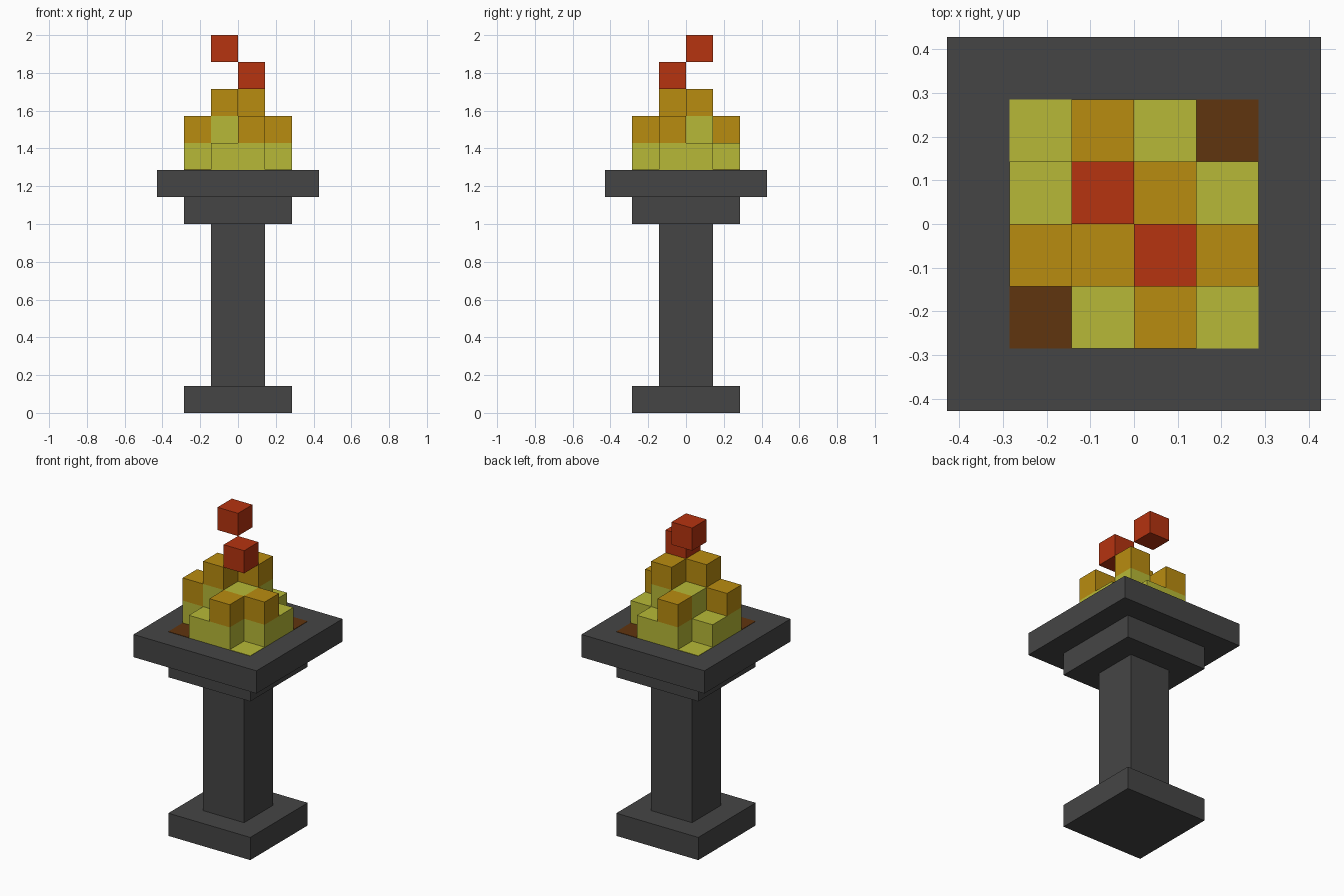
import bpy, bmesh
from mathutils import Vector

cube = bpy.data.objects.get("Cube")
if cube:
    bpy.data.objects.remove(cube, do_unlink=True)

U = 1 / 7  # edge of one block


def material(name, r, g, b):
    m = bpy.data.materials.new(name)
    m.use_nodes = True
    m.diffuse_color = (r, g, b, 1)
    m.node_tree.nodes["Principled BSDF"].inputs["Base Color"].default_value = (r, g, b, 1)
    return m


stone = material("dark stone", 0.06, 0.06, 0.06)
yellow = material("flame yellow", 0.475, 0.485, 0.038)
orange = material("flame orange", 0.485, 0.262, 0.005)
red = material("ember red", 0.465, 0.033, 0.005)
brown = material("charred brown", 0.118, 0.035, 0.0045)


def finish(name, bm, mat):
    mesh = bpy.data.meshes.new(name)
    bm.to_mesh(mesh)
    bm.free()
    mesh.materials.append(mat)
    obj = bpy.data.objects.new(name, mesh)
    bpy.context.collection.objects.link(obj)
    return obj


def box(name, mat, center, size):
    """Box given in block units, center at the middle of its underside."""
    bm = bmesh.new()
    bmesh.ops.create_cube(bm, size=1)
    for v in bm.verts:
        v.co = Vector([(c + p * s) * U for c, p, s in
                       zip(center, v.co + Vector((0, 0, 0.5)), size)])
    return finish(name, bm, mat)


# Pedestal
for name, width, bottom, top in (("base", 4, 0, 1), ("column", 2, 1, 7),
                                 ("capital", 4, 7, 8), ("bowl_slab", 6, 8, 9)):
    box(name, stone, (0, 0, bottom), (width, width, top - bottom))

# Flames: each letter is a column of blocks, listed from front to back
STACKS = {"b": "", "f": "", "y": "Y", "o": "YO", "t": "YYO", "c": "YY"}
ROWS = ("byof", "otco", "ycty", "foyb")
filled = {}
for j, row in enumerate(ROWS):
    for i, key in enumerate(row):
        for k, colour in enumerate(STACKS[key]):
            filled[i - 2, j - 2, 9 + k] = colour
        # Coals lying flush in the slab
        if key in "bf":
            box("corner_coal", brown if key == "b" else yellow,
                (i - 1.5, j - 1.5, 9), (1, 1, 0.015))


def blocks(name, mat, colour):
    """Outer faces of all blocks of one colour."""
    bm = bmesh.new()
    for cell in [c for c, col in filled.items() if col == colour]:
        center = Vector(cell) + Vector((0.5, 0.5, 0.5))
        for axis in range(3):
            for sign in (-1, 1):
                n = Vector((0, 0, 0))
                n[axis] = sign
                if tuple(int(a + b) for a, b in zip(cell, n)) in filled:
                    continue
                a = Vector((0, 0, 0))
                a[(axis + 1) % 3] = 1
                b = n.cross(a)
                bm.faces.new([bm.verts.new((center + (n + a * p + b * q) / 2) * U)
                              for p, q in ((-1, -1), (1, -1), (1, 1), (-1, 1))])
    bmesh.ops.remove_doubles(bm, verts=bm.verts, dist=0.0001)
    return finish(name, bm, mat)


blocks("flame_core", yellow, "Y")
blocks("flame_tips", orange, "O")

# Floating embers
box("lower_ember", red, (0.5, -0.5, 12), (1, 1, 1))
box("upper_ember", red, (-0.5, 0.5, 13), (1, 1, 1))
